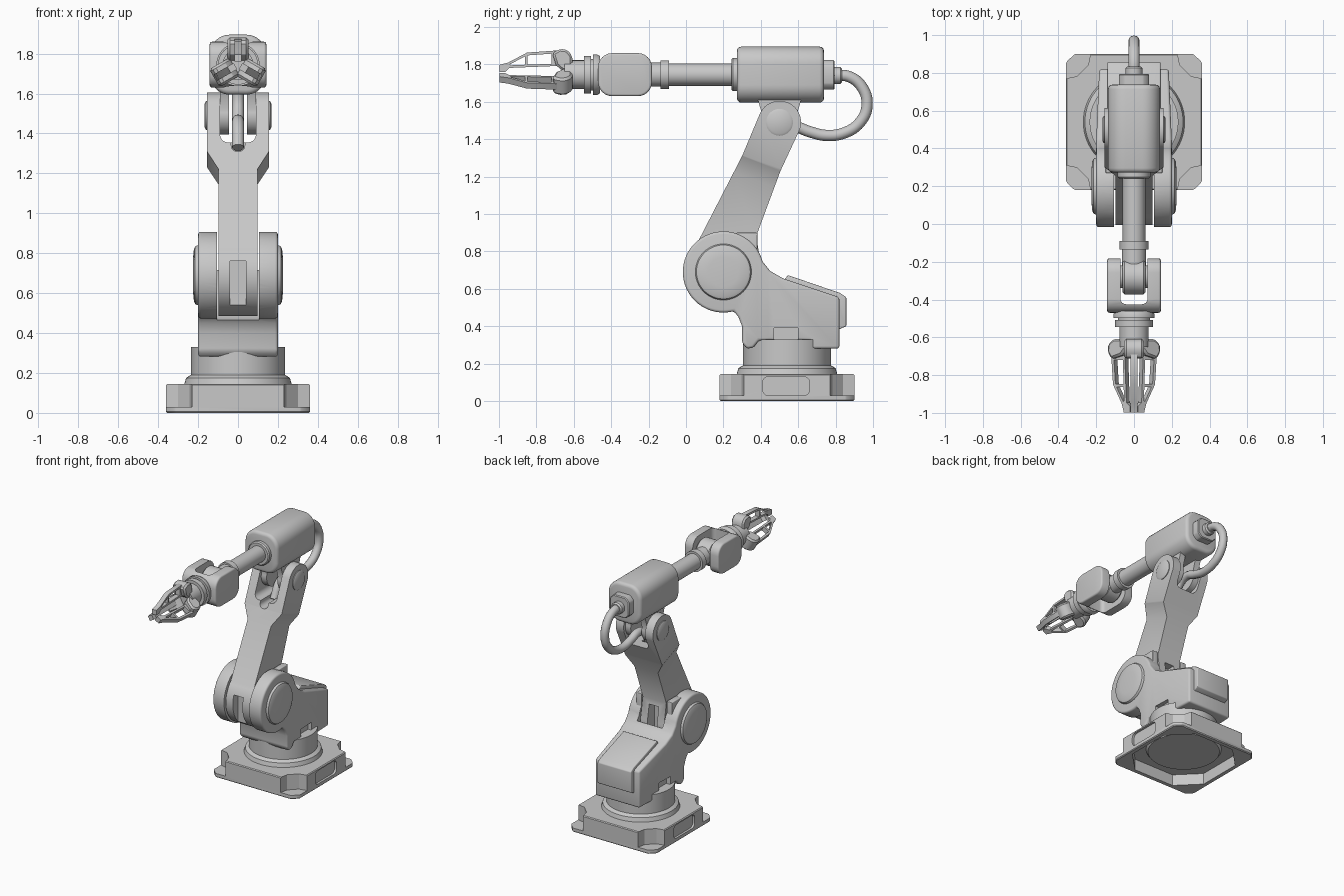
import bpy, bmesh, math
from mathutils import Matrix, Vector

if "Cube" in bpy.data.objects:
    bpy.data.objects.remove(bpy.data.objects["Cube"])

grey = bpy.data.materials.new("grey_metal")
grey.diffuse_color = (0.58, 0.58, 0.58, 1)
grey.use_nodes = True
grey.node_tree.nodes["Principled BSDF"].inputs["Base Color"].default_value = grey.diffuse_color
CENTRE_Z = 1.745          # height of the forearm axis


def place(u, v, t, axis):
    return {"x": (t, u, v), "y": (u, t, v), "z": (u, v, t)}[axis]


def arc(cu, cv, r, a0, a1, n=24):
    angles = [math.radians(a0 + (a1 - a0) * i / n) for i in range(n + 1)]
    return [(cu + r * math.cos(a), cv + r * math.sin(a)) for a in angles]


def round_rect(u0, u1, v0, v1, r, n=6):
    return (arc(u1 - r, v1 - r, r, 0, 90, n) + arc(u0 + r, v1 - r, r, 90, 180, n)
            + arc(u0 + r, v0 + r, r, 180, 270, n) + arc(u1 - r, v0 + r, r, 270, 360, n))


def activate(ob):
    bpy.ops.object.select_all(action="DESELECT")
    ob.select_set(True)
    bpy.context.view_layer.objects.active = ob


def make(name, bm, bevel=0, segments=3):
    bmesh.ops.remove_doubles(bm, verts=bm.verts, dist=1e-5)
    bmesh.ops.recalc_face_normals(bm, faces=bm.faces)
    me = bpy.data.meshes.new(name)
    bm.to_mesh(me)
    bm.free()
    me.materials.append(grey)
    ob = bpy.data.objects.new(name, me)
    bpy.context.collection.objects.link(ob)
    activate(ob)
    if bevel:
        m = ob.modifiers.new("bevel", "BEVEL")
        m.width, m.segments, m.limit_method = bevel, segments, "ANGLE"
        m.angle_limit, m.use_clamp_overlap = math.radians(35), False
        bpy.ops.object.modifier_apply(modifier=m.name)
    bpy.ops.object.shade_smooth_by_angle(angle=math.radians(32))
    return ob


def prism_mesh(pts, a, b, axis):
    bm = bmesh.new()
    lo, hi = [[bm.verts.new(place(u, v, t, axis)) for u, v in pts] for t in (a, b)]
    bm.faces.new(lo)
    bm.faces.new(hi[::-1])
    for i in range(len(pts)):
        j = (i + 1) % len(pts)
        bm.faces.new((lo[i], lo[j], hi[j], hi[i]))
    return bm


def prism(name, pts, a, b, axis="x", bevel=0, segments=3):
    return make(name, prism_mesh(pts, a, b, axis), bevel, segments)


def box(name, x0, x1, y0, y1, z0, z1, bevel=0):
    return prism(name, [(y0, z0), (y1, z0), (y1, z1), (y0, z1)], x0, x1, "x", bevel)


def lathe(name, profile, cu, cv, axis, n=48):
    # profile is a list of (radius, position along the axis), closed at both ends
    profile = [(0, profile[0][1])] + profile + [(0, profile[-1][1])]
    bm = bmesh.new()
    rings = [[bm.verts.new(place(cu + r * math.cos(math.tau * i / n),
                                 cv + r * math.sin(math.tau * i / n), t, axis))
              for i in range(n)] for r, t in profile]
    for p, q in zip(rings, rings[1:]):
        for i in range(n):
            j = (i + 1) % n
            bm.faces.new((p[i], p[j], q[j], q[i]))
    return make(name, bm)


def cut(ob, *cutters):
    for c in cutters:
        activate(ob)
        m = ob.modifiers.new("cut", "BOOLEAN")
        m.operation, m.object, m.solver = "DIFFERENCE", c, "EXACT"
        bpy.ops.object.modifier_apply(modifier=m.name)
        bpy.data.objects.remove(c)
    bpy.ops.object.shade_smooth_by_angle(angle=math.radians(32))


def octagon(h, c):
    return [(s * u, 0.54 + t * v) for s, t, u, v in (
        (1, -1, h, h - c), (1, 1, h, h - c), (1, 1, h - c, h), (-1, 1, h - c, h),
        (-1, 1, h, h - c), (-1, -1, h, h - c), (-1, -1, h - c, h), (1, -1, h - c, h))]


# Base plate: corner pockets, side slots and a hollow underside
base = prism("base_plate", octagon(0.36, 0.045), 0, 0.145, "z", 0.006, 1)
pocket = [(0.45, 0.23), (0.36, 0.23), (0.30, 0.243), (0.243, 0.30), (0.23, 0.36),
          (0.23, 0.45), (0.45, 0.45)]
for sx in (-1, 1):
    cut(base, prism("slot_cutter", round_rect(0.41, 0.66, 0.03, 0.13, 0.03),
                    sx * 0.343, sx * 0.4))
    for sy in (-1, 1):
        cut(base, prism("pocket_cutter", [(sx * u, 0.54 + sy * v) for u, v in pocket],
                        0.03, 0.2, "z"))
cut(base, prism("hollow_cutter", octagon(0.325, 0.155), -0.05, 0.085, "z"))
lathe("base_underside_disc", [(0.25, 0.065), (0.27, 0.095)], 0, 0.54, "z")

# Turntable
lathe("turntable", [(0.27, 0.14), (0.26, 0.175), (0.245, 0.185), (0.235, 0.19),
                    (0.235, 0.33)], 0, 0.54, "z", 64)

# Shoulder body, narrowing to the rear, with a round channel for the lower arm
profile = arc(0.2, 0.69, 0.217, 15, 285, 40) + [
    (0.28, 0.45), (0.30, 0.40), (0.30, 0.31), (0.325, 0.28), (0.36, 0.285), (0.39, 0.325),
    (0.66, 0.325), (0.66, 0.28), (0.82, 0.28), (0.82, 0.555), (0.52, 0.655), (0.45, 0.695)]
bm = prism_mesh(profile, -0.2, 0.2, "x")
bmesh.ops.bisect_plane(bm, geom=bm.verts[:] + bm.edges[:] + bm.faces[:],
                       plane_co=(0, 0.44, 0), plane_no=(0, 1, 0))
for v in bm.verts:
    v.co.x *= 1 - 0.08 * max(0, (v.co.y - 0.44) / 0.38)
body = make("shoulder_body", bm, 0.014)
cut(body, lathe("channel_cutter", [(0.235, -0.105), (0.235, 0.105)], 0.2, 0.69, "x", 64))
for s in (-1, 1):
    cut(body, box("notch_cutter", s * 0.165, s * 0.25, 0.47, 0.60, 0.31, 0.39))
    lathe("shoulder_cap", [(0.15, s * 0.19), (0.15, s * 0.205), (0.144, s * 0.215),
                           (0.13, s * 0.221), (0.08, s * 0.226)], 0.2, 0.69, "x")
    box("shoulder_lug", s * 0.105, s * 0.15, 0.27, 0.382, 0.72, 0.90, 0.005)
prism("rear_panel", [(0.52, 0.64), (0.545, 0.673), (0.825, 0.577), (0.857, 0.555),
                     (0.857, 0.40), (0.81, 0.38), (0.80, 0.54)], -0.14, 0.14, "x", 0.006)

# Lower arm: a thin shaft that widens into a fork at the elbow
profile = (arc(0.2, 0.69, 0.205, 135, 370, 36) + [(0.375, 0.88), (0.505, 1.23)]
           + arc(0.5, 1.49, 0.115, -20, 155, 24) + [(0.30, 1.31)])
bm = prism_mesh(profile, -0.155, 0.155, "x")
normal = Vector((0, 0.07, 0.20)).normalized()
lower, upper = Vector((0, 0.26, 1.22)), Vector((0, 0.30, 1.315))
for co in (lower, upper):
    bmesh.ops.bisect_plane(bm, geom=bm.verts[:] + bm.edges[:] + bm.faces[:],
                           plane_co=co, plane_no=normal)
for v in bm.verts:
    if (v.co - lower).dot(normal) < 1e-4:
        v.co.x = math.copysign(0.098, v.co.x)
arm = make("lower_arm", bm)
cut(arm, prism("fork_cutter", round_rect(-0.09, 0.09, 1.355, 1.8, 0.04), 0.2, 0.8, "y"),
    prism("cable_groove_cutter", round_rect(-0.034, 0.034, 1.31, 1.5, 0.03), 0.2, 0.48, "y"),
    box("front_slot_cutter", -0.04, 0.04, -0.1, 0.06, 0.4, 0.76),
    box("rear_slot_cutter", -0.04, 0.04, 0.32, 0.5, 0.4, 0.84))
for s in (-1, 1):
    lathe("elbow_cap", [(0.072, s * 0.15), (0.072, s * 0.16), (0.06, s * 0.167)],
          0.5, 1.49, "x", 32)
    # Elbow yoke tabs hanging under the housing
    prism("elbow_yoke", [(0.38, 1.63), (0.39, 1.59)] + arc(0.5, 1.49, 0.095, 160, 380, 20)
          + [(0.61, 1.59), (0.62, 1.63)], s * 0.045, s * 0.091)

# Upper housing and rear cable connector
prism("upper_housing", round_rect(-0.138, 0.138, 1.595, 1.895, 0.095, 8),
      0.272, 0.738, "y", 0.024)
prism("connector_flange", round_rect(-0.08, 0.08, 1.665, 1.822, 0.03, 1),
      0.73, 0.795, "y", 0.006, 1)
lathe("connector_nut", [(0.045, 0.78), (0.045, 0.825), (0.036, 0.835)], 0, 1.74, "y", 16)

# Cable looping from the connector into the elbow fork
path = [(0.80, 1.74), (0.87, 1.735), (0.94, 1.68), (0.968, 1.58), (0.93, 1.49),
        (0.85, 1.435), (0.75, 1.42), (0.66, 1.44), (0.58, 1.465), (0.50, 1.44), (0.43, 1.33)]
cu = bpy.data.curves.new("cable", "CURVE")
cu.dimensions, cu.bevel_depth, cu.bevel_resolution = "3D", 0.03, 4
cu.use_fill_caps, cu.resolution_u = True, 6
sp = cu.splines.new("BEZIER")
sp.bezier_points.add(len(path) - 1)
for p, (y, z) in zip(sp.bezier_points, path):
    p.co = (0, y, z)
    p.handle_left_type = p.handle_right_type = "AUTO"
cu.materials.append(grey)
cable = bpy.data.objects.new("cable", cu)
bpy.context.collection.objects.link(cable)
activate(cable)
bpy.ops.object.convert(target="MESH")
bpy.ops.object.shade_smooth_by_angle(angle=math.radians(40))

# Forearm tube with collars
lathe("forearm_tube", [(0.088, 0.30), (0.088, 0.25), (0.08, 0.242), (0.06, 0.242),
                       (0.06, -0.09), (0.076, -0.09), (0.076, -0.135), (0.064, -0.135),
                       (0.064, -0.25)], 0, CENTRE_Z, "y", 40)

# Wrist fork, pivot barrel and pins
fork = prism("wrist_fork", round_rect(-0.47, -0.182, 1.63, 1.86, 0.075), -0.142, 0.142,
             "x", 0.012)
cut(fork, prism("wrist_slot_cutter", round_rect(-0.072, 0.072, -0.425, 0, 0.03),
                1.5, 2.0, "z"))
lathe("wrist_barrel", [(0.08, -0.062), (0.093, -0.05), (0.093, 0.05), (0.08, 0.062)],
      -0.28, CENTRE_Z, "x")
lathe("wrist_pin", [(0.06, -0.1), (0.06, 0.1)], -0.28, CENTRE_Z, "x", 32)
lathe("wrist_flange", [(0.10, -0.46), (0.108, -0.475), (0.108, -0.498), (0.085, -0.498),
                       (0.085, -0.508), (0.10, -0.508), (0.10, -0.545), (0.077, -0.545),
                       (0.077, -0.65)], 0, CENTRE_Z, "y", 40)

# Three-fingered gripper
outline = [(-0.65, 0.04), (-0.64, 0.11), (-0.68, 0.13), (-0.85, 0.118), (-0.95, 0.065),
           (-0.998, 0.052), (-0.998, 0.015), (-0.965, 0.015), (-0.945, 0.036), (-0.70, 0.046)]
holes = ([(-0.72, 0.058), (-0.72, 0.112), (-0.848, 0.103), (-0.848, 0.053)],
         [(-0.862, 0.053), (-0.862, 0.097), (-0.94, 0.056), (-0.935, 0.05)])
knuckle = [(-0.608, 0.02), (-0.608, 0.10), (-0.635, 0.133), (-0.675, 0.138), (-0.715, 0.115),
           (-0.695, 0.05), (-0.66, 0.02)]
for k in range(3):
    turn = Matrix.Translation((0, 0, CENTRE_Z)) @ Matrix.Rotation(k * math.tau / 3, 4, "Y")
    finger = prism("gripper_finger", outline, -0.018, 0.018)
    cut(finger, *[prism("finger_hole_cutter", h, -0.1, 0.1) for h in holes])
    palm = prism("gripper_knuckle", knuckle, -0.052, 0.052, "x", 0.012, 1)
    for ob in (finger, palm):
        ob.data.transform(turn)
